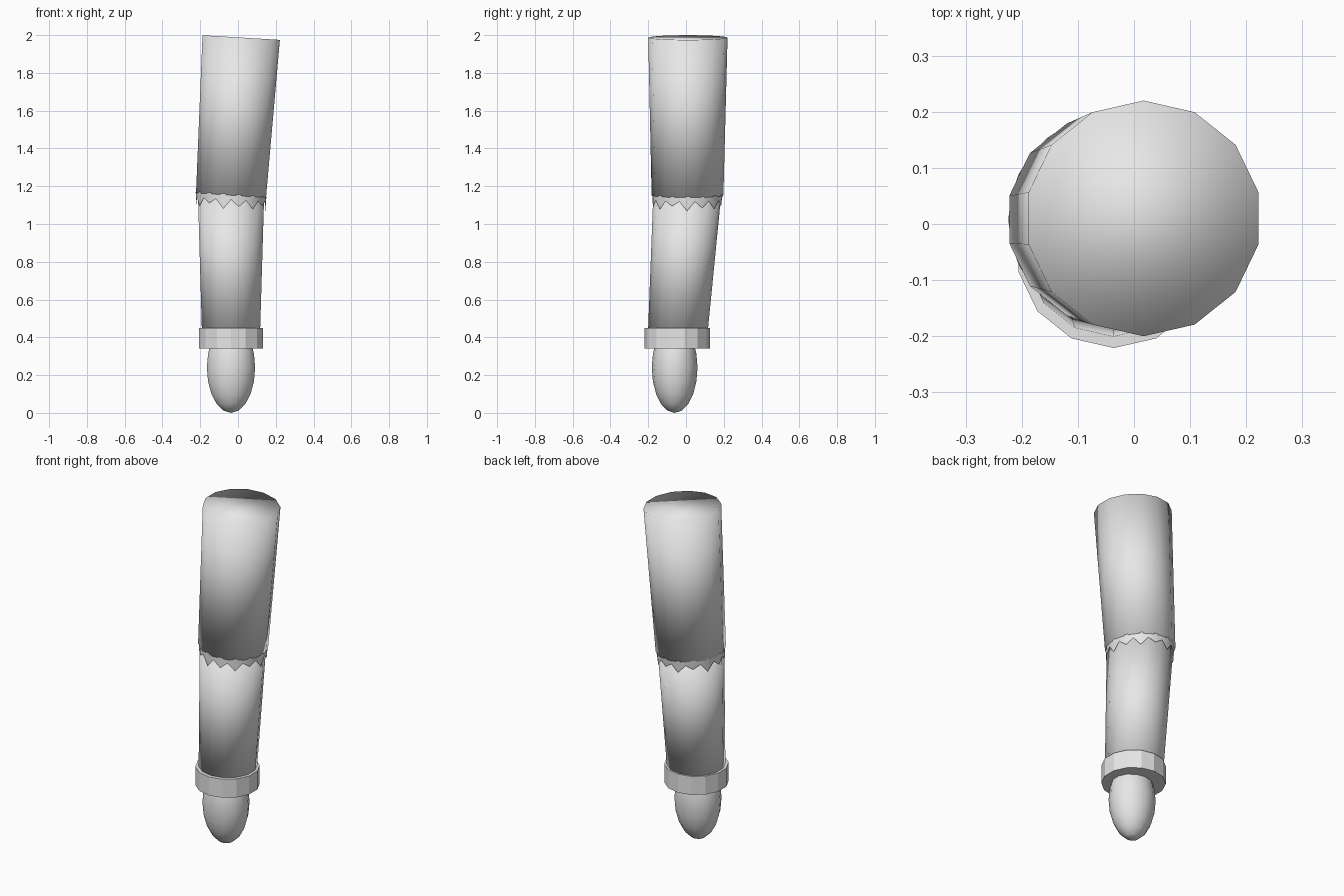
import bpy, bmesh, math
from mathutils import Vector

if "Cube" in bpy.data.objects:
    bpy.data.objects.remove(bpy.data.objects["Cube"], do_unlink=True)

SIDES = 14
grey = bpy.data.materials.new("light_grey")
grey.use_nodes = True
grey.diffuse_color = (0.8, 0.8, 0.8, 1)
grey.node_tree.nodes["Principled BSDF"].inputs["Base Color"].default_value = (0.8, 0.8, 0.8, 1)


def finish(name, bm, smooth):
    bmesh.ops.recalc_face_normals(bm, faces=bm.faces)
    for f in bm.faces:
        f.smooth = smooth
    mesh = bpy.data.meshes.new(name)
    bm.to_mesh(mesh)
    bm.free()
    mesh.materials.append(grey)
    obj = bpy.data.objects.new(name, mesh)
    bpy.context.collection.objects.link(obj)
    return obj


def ring(bm, centre, radius, slope=0.0, sides=SIDES):
    """Polygon ring with a corner at +y, tilted along x by slope."""
    verts = []
    for i in range(sides):
        a = math.pi / 2 + math.tau * i / sides
        x, y = radius * math.cos(a), radius * math.sin(a)
        verts.append(bm.verts.new(Vector(centre) + Vector((x, y, slope * x))))
    return verts


def tube(name, bottom, top, smooth):
    """Capped tube between two rings given as (centre, radius, slope)."""
    bm = bmesh.new()
    lo, hi = ring(bm, *bottom), ring(bm, *top)
    for i in range(SIDES):
        j = (i + 1) % SIDES
        bm.faces.new((lo[i], lo[j], hi[j], hi[i]))
    bm.faces.new(lo)
    bm.faces.new(hi)
    return finish(name, bm, smooth)


# Arm segments and cuff
tube("upper_sleeve", ((-0.037, 0.008, 1.152), 0.19, -0.068),
     ((0.017, 0.01, 1.987), 0.21, -0.06), True)
tube("forearm", ((-0.037, -0.043, 0.43), 0.158, 0),
     ((-0.037, 0.007, 1.16), 0.18, -0.06), True)
tube("cuff", ((-0.036, -0.047, 0.34), 0.174, 0),
     ((-0.036, -0.047, 0.45), 0.174, 0), False)

# Ragged hem: uneven teeth hanging from the sleeve edge
bm = bmesh.new()
count = SIDES * 2
upper = ring(bm, (-0.037, 0.008, 1.158), 0.187, -0.068, count)
lower = ring(bm, (-0.037, 0.006, 1.13), 0.184, -0.06, count)
drops = (0.045, 0.025, 0.05, 0.035)
for i, v in enumerate(lower):
    if i % 2:
        v.co.z -= drops[(i // 2) % len(drops)]
for i in range(count):
    j = (i + 1) % count
    bm.faces.new((lower[i], lower[j], upper[j], upper[i]))
finish("ragged_hem", bm, True)

# Rounded hand
bm = bmesh.new()
bmesh.ops.create_uvsphere(bm, u_segments=SIDES, v_segments=10, radius=1)
for v in bm.verts:
    v.co = Vector((-0.037 + 0.131 * v.co.x, -0.06 + 0.121 * v.co.y, 0.24 + 0.24 * v.co.z))
finish("hand", bm, True)
